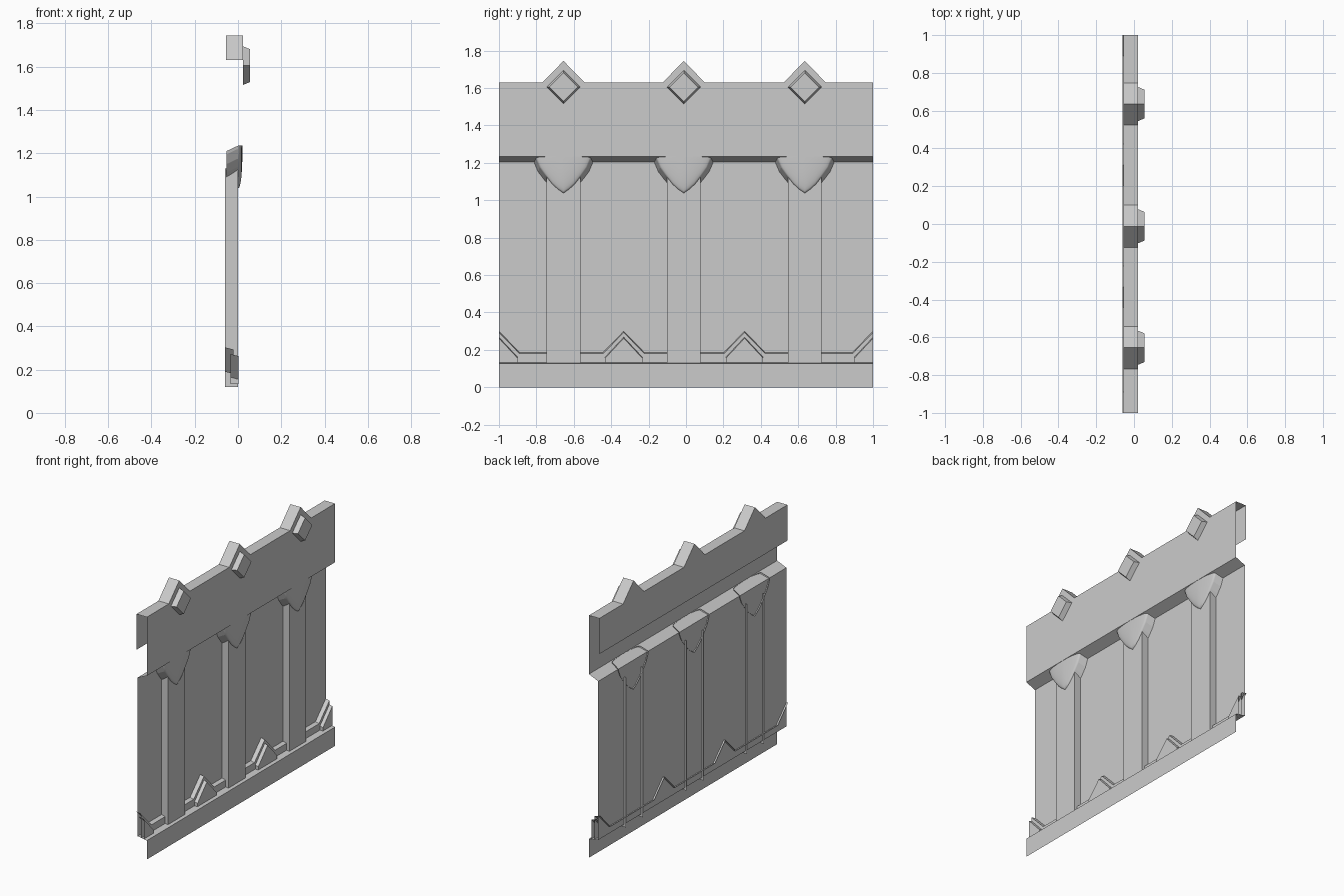
import bpy, bmesh

cube = bpy.data.objects.get("Cube")
if cube:
    bpy.data.objects.remove(cube)

stone = bpy.data.materials.new("stone_grey")
stone.use_nodes = True
GREY = (0.6, 0.6, 0.6, 1)
stone.diffuse_color = GREY
stone.node_tree.nodes["Principled BSDF"].inputs["Base Color"].default_value = GREY

FRONT, BACK, WALL = 0.022, -0.055, -0.047
BAYS = (-0.655, -0.012, 0.635)
PEAKS = (-1, -0.333, 0.313, 1)


def sheet(name, rows, closed=False, smooth=False):
    """Skin consecutive rows of points into one surface."""
    bm = bmesh.new()
    grid = [[bm.verts.new(p) for p in row] for row in rows]
    count = len(rows[0])
    for low, high in zip(grid, grid[1:]):
        for i in range(count if closed else count - 1):
            j = (i + 1) % count
            bm.faces.new((low[i], low[j], high[j], high[i]))
    bmesh.ops.remove_doubles(bm, verts=bm.verts, dist=1e-5)
    bmesh.ops.dissolve_degenerate(bm, edges=bm.edges, dist=1e-5)
    if not smooth:
        bmesh.ops.dissolve_limit(bm, angle_limit=0.01, verts=bm.verts, edges=bm.edges)
    for face in bm.faces:
        face.smooth = smooth
    mesh = bpy.data.meshes.new(name)
    bm.to_mesh(mesh)
    bm.free()
    mesh.materials.append(stone)
    obj = bpy.data.objects.new(name, mesh)
    bpy.context.collection.objects.link(obj)
    return obj


def at(x, path, dz=0):
    """Place a (y, z) path at depth x."""
    return [(x, y, z + dz) for y, z in path]


def level(x, path, z):
    """Flat row sharing the y positions of a path."""
    return [(x, y, z) for y, _ in path]


def strip(name, profile):
    """Run an (x, z) profile along the full length."""
    return sheet(name, [[(x, -1, z), (x, 1, z)] for x, z in profile])


# Plain wall, base band and sloped ledge
strip("base_band", [(FRONT, 0), (FRONT, 0.127), (WALL, 0.138)])
strip("wall_panel", [(WALL, 0.138), (WALL, 1.205)])
strip("upper_ledge", [(WALL, 1.205), (FRONT, 1.235)])

# Upper frieze with gabled top, open underneath at the back
top = [(-1, 1.63)]
for c in BAYS:
    top += [(c - 0.112, 1.63), (c, 1.745), (c + 0.112, 1.63)]
top.append((1, 1.63))
sheet("frieze", [level(FRONT, top, 1.235), at(FRONT, top), at(BACK, top),
                 level(BACK, top, 1.39)])

# Half outline of the corbels, mirrored about the bay centre
half = [(0.147, 1.235), (0.145, 1.22), (0.127, 1.175), (0.1, 1.137),
        (0.06, 1.086), (0.03, 1.059)]
shield = [(-y, z) for y, z in half] + [(0, 1.038)] + half[::-1]

for n, c in enumerate(BAYS, 1):
    # Pilaster
    plan = [(-0.06, c - 0.09), (0, c - 0.09), (0, c + 0.09), (-0.06, c + 0.09)]
    sheet(f"pilaster_{n}", [[(x, y, z) for x, y in plan] for z in (0.12, 1.13)])

    # Corbel side walls and rounded face
    front = [(c + y, z) for y, z in shield]
    rear = [(c + y * 1.08, z - 0.025) for y, z in shield]
    sheet(f"corbel_side_{n}", [at(-0.053, rear), at(0, front)])
    rings = []
    for k in range(9):
        s = 1 - (k / 8) ** 2 if k < 8 else 0
        x = 0.021 * max(0, 1 - s * s) ** 0.4
        rings.append([(x, c + y * s, 1.235 + (z - 1.235) * s) for y, z in shield])
    sheet(f"corbel_dome_{n}", rings, smooth=True)

    # Diamond stud with tapered sides
    def diamond(x, r):
        return [(x, c, 1.605 - r), (x, c + r, 1.605), (x, c, 1.605 + r), (x, c - r, 1.605)]
    sheet(f"diamond_stud_{n}", [diamond(FRONT, 0.09), diamond(0.055, 0.076),
                                diamond(0.055, 0)], closed=True)

# Lower moulding: stepped rail with chevrons
rail = []
for c in PEAKS:
    rail += [(c - 0.11, 0.19), (c, 0.303), (c + 0.11, 0.19)]
rail = rail[1:-1]
sheet("chevron_rail", [level(-0.02, rail, 0.133), at(-0.02, rail, -0.01), at(-0.06, rail)])

# Raised pointed panels inside the chevrons, halved at both ends
for n, c in enumerate(PEAKS, 1):
    path = [(c - 0.1, 0.133), (c - 0.1, 0.165), (c, 0.272), (c + 0.1, 0.165), (c + 0.1, 0.133)]
    if c == -1:
        path = path[2:]
    elif c == 1:
        path = path[:3]
    low = [(y, max(0.133, z - 0.01)) for y, z in path]
    sheet(f"chevron_panel_{n}", [level(0.002, path, 0.133), at(0.002, low), at(-0.035, path)])
